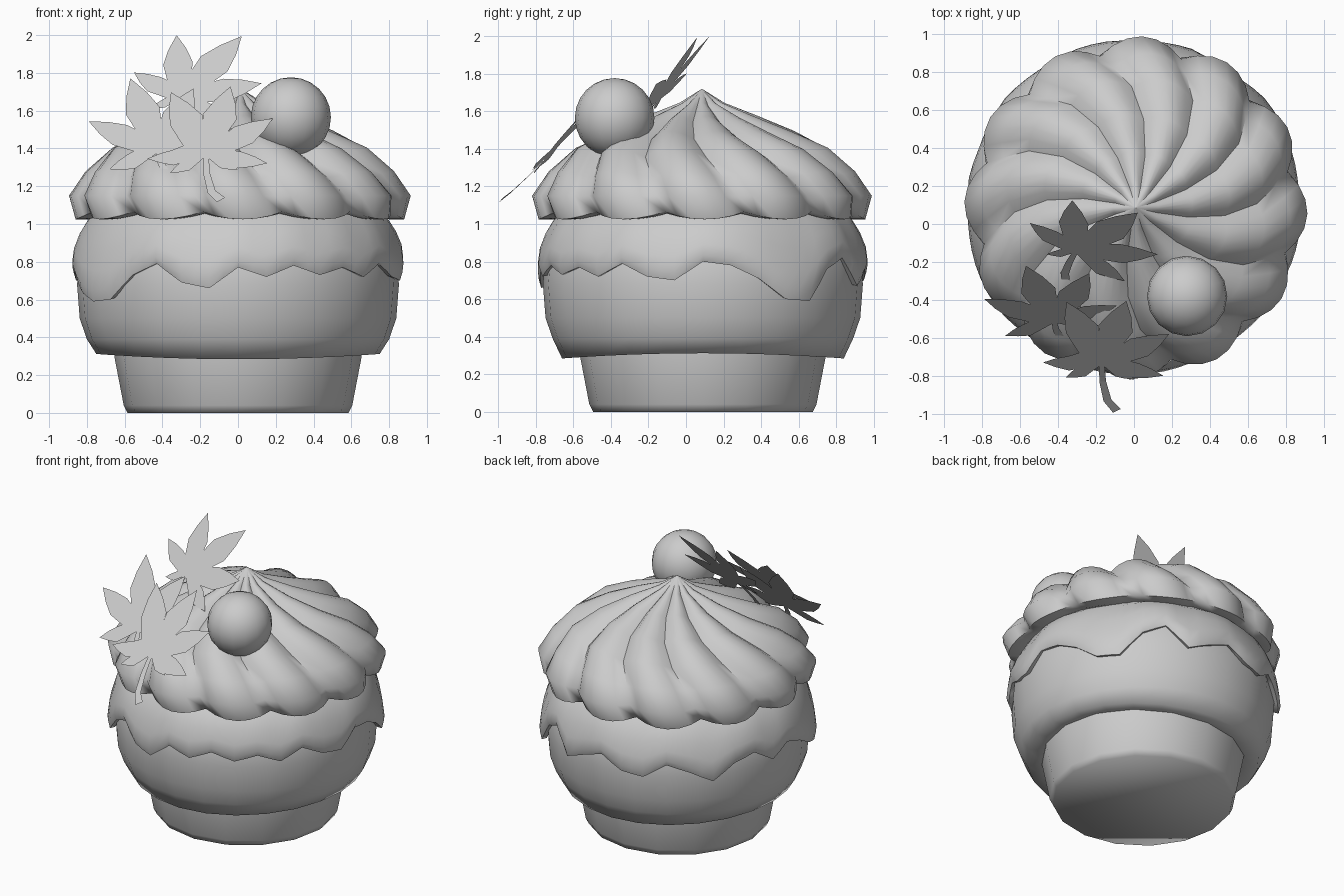
import bpy, bmesh, math
from mathutils import Vector

if "Cube" in bpy.data.objects:
    bpy.data.objects.remove(bpy.data.objects["Cube"])

CY = 0.09  # depth position of the cake axis
TAU = 2 * math.pi

grey = bpy.data.materials.new("light_grey")
grey.diffuse_color = (0.6, 0.6, 0.6, 1)
grey.use_nodes = True
grey.node_tree.nodes["Principled BSDF"].inputs["Base Color"].default_value = grey.diffuse_color


def finish(bm, name, angle=40, fix_normals=True):
    if fix_normals:
        bmesh.ops.recalc_face_normals(bm, faces=bm.faces[:])
    me = bpy.data.meshes.new(name)
    bm.to_mesh(me)
    bm.free()
    ob = bpy.data.objects.new(name, me)
    bpy.context.collection.objects.link(ob)
    me.materials.append(grey)
    if angle:
        bpy.ops.object.select_all(action='DESELECT')
        ob.select_set(True)
        bpy.context.view_layer.objects.active = ob
        bpy.ops.object.shade_smooth_by_angle(angle=math.radians(angle))
    return ob


def lathe(name, rings, sides, point, cap_start=False, angle=40):
    """Skin `rings` loops of `sides` points given by point(ring, side)."""
    bm = bmesh.new()
    loops = [[bm.verts.new(point(i, j)) for j in range(sides)] for i in range(rings)]
    for a, b in zip(loops, loops[1:]):
        for j in range(sides):
            k = (j + 1) % sides
            bm.faces.new((a[j], a[k], b[k], b[j]))
    if cap_start:
        bm.faces.new(loops[0])
    bmesh.ops.remove_doubles(bm, verts=bm.verts[:], dist=0.0005)
    return finish(bm, name, angle)


def polar(r, a, z, cx=0.0, cy=CY):
    return (cx + r * math.cos(a), cy + r * math.sin(a), z)


# Cup at the bottom
cup = [(0.585, 0.0), (0.605, 0.04), (0.655, 0.30), (0.655, 0.34)]
lathe("cup", len(cup), 16, lambda i, j: polar(cup[i][0], TAU * j / 16, cup[i][1]),
      cap_start=True, angle=180)

# Cake body bulging over the cup, its lower rim dipping at front and back
body = [(0.64, 0.32), (0.75, 0.312), (0.80, 0.39), (0.838, 0.50),
        (0.852, 0.68), (0.84, 0.82), (0.76, 1.0)]


def body_point(i, j):
    r, z = body[i]
    a = TAU * j / 24
    dip = 0.028 * math.sin(a) ** 2 if i < 2 else 0
    return polar(r, a, z - dip)


lathe("cake_body", len(body), 24, body_point, angle=180)

# Icing with a dripping lower edge: one edge height every ten degrees
DRIP = [.80, .78, .71, .60, .59, .76, .82, .67, .73, .78, .70, .68,
        .77, .72, .65, .75, .79, .70, .77, .72, .64, .59, .60, .73,
        .79, .69, .66, .77, .72, .78, .73, .77, .72, .79, .72, .70]
# radius, and how far each ring lies from the edge (0) to the top (1)
icing = [(0.835, 0.02), (0.868, 0.0), (0.882, 0.12), (0.872, 0.33),
         (0.84, 0.58), (0.79, 0.84), (0.72, 1.0)]


def icing_point(i, j):
    r, t = icing[i]
    k, f = divmod(j, 2)
    edge = DRIP[k] if f == 0 else (DRIP[k] + DRIP[(k + 1) % 36]) / 2
    bulge = 0.12 * (0.72 - edge) * (1 - t)     # drips hang further out
    return polar(r + bulge, TAU * j / 72, edge + (1.08 - edge) * t)


lathe("icing", len(icing), 72, icing_point, angle=60)

# Swirled cream: radius, height, crease depth, crease lift, twist in degrees
LOBES, STEPS = 12, 6
cream = [(0.0, 1.72, 0, 0, -27), (0.12, 1.645, .01, -.015, -26),
         (0.30, 1.575, .02, -.035, -23), (0.50, 1.495, .03, -.045, -18),
         (0.69, 1.405, .05, -.05, -11), (0.82, 1.28, .075, -.035, -4),
         (0.905, 1.15, .085, 0, 0), (0.87, 1.025, .06, .04, 3),
         (0.79, 1.025, .02, .03, 3), (0.70, 1.06, 0, 0, 3)]


def cream_point(i, j):
    r, z, depth, lift, twist = cream[i]
    u = (j % STEPS) / STEPS
    crease = 1 - math.sin(math.pi * u) ** 0.9 if u else 1
    a = TAU * j / (LOBES * STEPS) + math.radians(13 + twist)
    return polar(r - depth * crease, a, z + lift * crease, 0.01, 0.085)


lathe("cream_swirl", len(cream), LOBES * STEPS, cream_point, angle=62)

# Round berry
bm = bmesh.new()
bmesh.ops.create_uvsphere(bm, u_segments=16, v_segments=12, radius=0.212)
bmesh.ops.translate(bm, verts=bm.verts[:], vec=(0.28, -0.38, 1.565))
finish(bm, "berry", 60)


# Flat maple leaves: hub and tips seen from above, lifted onto a tilted plane
def leaf(name, plane, hub, tips, stem, droop=0.0):
    a, b, c = plane
    lift = lambda p: Vector((p[0], p[1], a + b * p[0] + c * p[1]))
    normal = Vector((-b, -c, 1)).normalized()
    h = lift(hub)
    bm = bmesh.new()
    pts = [lift(t) for t in tips]
    outline = []
    for k, p in enumerate(pts):
        d = p - h
        side = normal.cross(d)
        outline += [h + d * 0.56 - side * 0.18, h + d * 0.78 - side * 0.11, p,
                    h + d * 0.78 + side * 0.11, h + d * 0.56 + side * 0.18]
        if k + 1 < len(pts):
            e = pts[k + 1] - h
            mid = d.normalized() + e.normalized()
            outline.append(h + mid.normalized() * 0.47 * min(d.length, e.length))
    centre = bm.verts.new(h)
    ring = [bm.verts.new(p) for p in outline]
    for p, q in zip(ring, ring[1:]):
        bm.faces.new((centre, p, q))
    # curved stem ribbon
    path = [h] + [lift(s) + Vector((0, 0, droop * k)) for k, s in enumerate(stem)]
    pairs = []
    for k, p in enumerate(path):
        d = path[min(k + 1, len(path) - 1)] - path[max(k - 1, 0)]
        w = normal.cross(d).normalized() * (0.014 + 0.004 * k)
        pairs.append((bm.verts.new(p - w), bm.verts.new(p + w)))
    for (p, q), (s, t) in zip(pairs, pairs[1:]):
        bm.faces.new((p, s, t, q))
    finish(bm, name, 0, False)


leaf("leaf_back", (1.916, 0.219, 1.24), (-0.31, -0.15),
     [(-0.05, -0.30), (0.125, -0.16), (0.02, 0.06), (-0.325, 0.125),
      (-0.55, 0.005), (-0.46, -0.16)],
     [(-0.34, -0.20), (-0.365, -0.26), (-0.355, -0.325)])
leaf("leaf_left", (2.057, 0.0, 1.3), (-0.42, -0.52),
     [(-0.20, -0.52), (-0.09, -0.43), (-0.235, -0.26), (-0.57, -0.22),
      (-0.79, -0.395), (-0.68, -0.59)],
     [(-0.41, -0.56), (-0.38, -0.61), (-0.33, -0.65)])
leaf("leaf_front", (2.165, 0.08, 1.07), (-0.17, -0.74),
     [(0.0, -0.82), (0.155, -0.80), (0.185, -0.58), (-0.04, -0.405),
      (-0.355, -0.41), (-0.48, -0.73), (-0.36, -0.81)],
     [(-0.165, -0.83), (-0.14, -0.93), (-0.09, -0.985)], 0.012)
